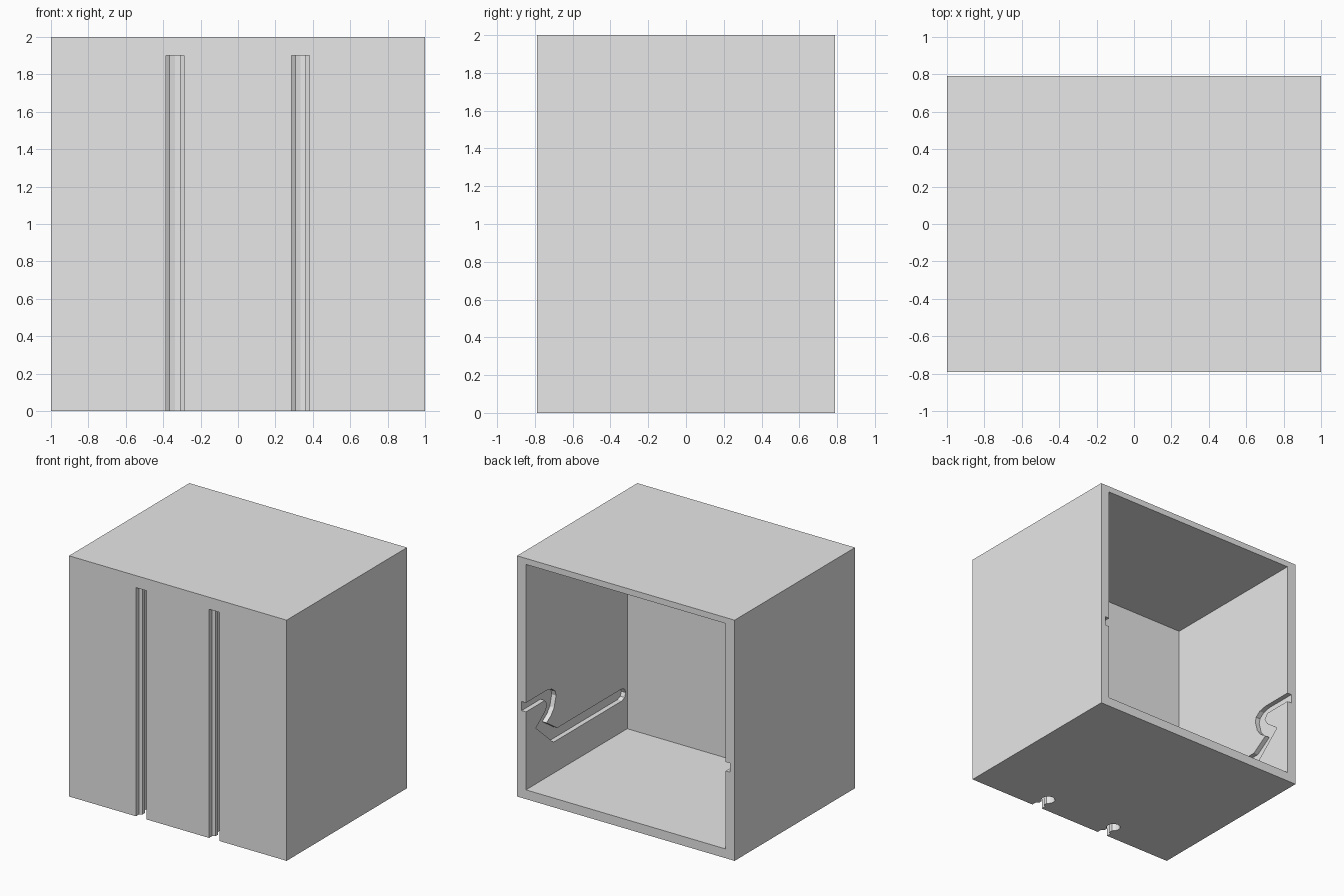
import bpy, bmesh
from math import sin, cos, radians
from mathutils import Vector

if "Cube" in bpy.data.objects:
    bpy.data.objects.remove(bpy.data.objects["Cube"], do_unlink=True)

HALF_W, HALF_D, HEIGHT = 1.0, 0.79, 2.0
INNER_X, INNER_FRONT = 0.918, -0.54

grey = bpy.data.materials.new("light grey")
grey.use_nodes = True
grey.diffuse_color = (0.8, 0.8, 0.8, 1)
grey.node_tree.nodes["Principled BSDF"].inputs["Base Color"].default_value = (0.8, 0.8, 0.8, 1)


def prism(name, outline, push):
    """Solid made by pushing a flat outline along a vector."""
    bm = bmesh.new()
    face = bm.faces.new([bm.verts.new(p) for p in outline])
    grown = bmesh.ops.extrude_face_region(bm, geom=[face])["geom"]
    verts = [g for g in grown if isinstance(g, bmesh.types.BMVert)]
    bmesh.ops.translate(bm, vec=Vector(push), verts=verts)
    bmesh.ops.recalc_face_normals(bm, faces=bm.faces)
    mesh = bpy.data.meshes.new(name)
    bm.to_mesh(mesh)
    bm.free()
    obj = bpy.data.objects.new(name, mesh)
    bpy.context.collection.objects.link(obj)
    mesh.materials.append(grey)
    return obj


def block(name, x0, x1, y0, y1, z0, z1):
    return prism(name, [(x0, y0, z0), (x1, y0, z0), (x1, y1, z0), (x0, y1, z0)], (0, 0, z1 - z0))


def cut(target, cutter):
    cutter.hide_render = True
    mod = target.modifiers.new(cutter.name, "BOOLEAN")
    mod.operation, mod.solver, mod.object = "DIFFERENCE", "EXACT", cutter
    bpy.context.view_layer.objects.active = target
    bpy.ops.object.modifier_apply(modifier=mod.name)
    bpy.data.objects.remove(cutter, do_unlink=True)


# Box body, open at the back
body = block("box_body", -HALF_W, HALF_W, -HALF_D, HALF_D, 0, HEIGHT)
cut(body, block("cavity", -INNER_X, INNER_X, INNER_FRONT, HALF_D + 0.1, 0.077, 1.95))

# Keyhole-section mounting slots in the front wall (half width, depth)
neck = [(0.048, -0.05), (0.048, 0.04), (0.026, 0.055), (0.026, 0.085)]
head = [(0.055 * sin(radians(a)), 0.135 - 0.055 * cos(radians(a))) for a in range(60, 180, 30)]
half = neck + head
section = half + [(0, 0.19)] + [(-w, d) for w, d in reversed(half)]
for cx in (-0.337, 0.335):
    outline = [(cx + w, d - HALF_D, -0.1) for w, d in section]
    cut(body, prism("mounting_slot", outline, (0, 0, 2.0)))

# Hooked guide track in both inner side walls (depth from the back, height)
track = [(-0.05, 0.80), (0.27, 0.80), (0.34, 0.785), (0.385, 0.75), (0.395, 0.71),
         (0.37, 0.62), (0.33, 0.57), (0.27, 0.53), (0.41, 0.435), (1.26, 0.435),
         (1.295, 0.42), (1.31, 0.385), (1.295, 0.35), (1.26, 0.335),
         (0.36, 0.335), (0.13, 0.54), (0.25, 0.63), (0.28, 0.68), (0.25, 0.725), (-0.05, 0.725)]
for side in (-1, 1):
    outline = [(side * (INNER_X - 0.05), HALF_D - d, z) for d, z in track]
    cut(body, prism("guide_track", outline, (side * 0.09, 0, 0)))
